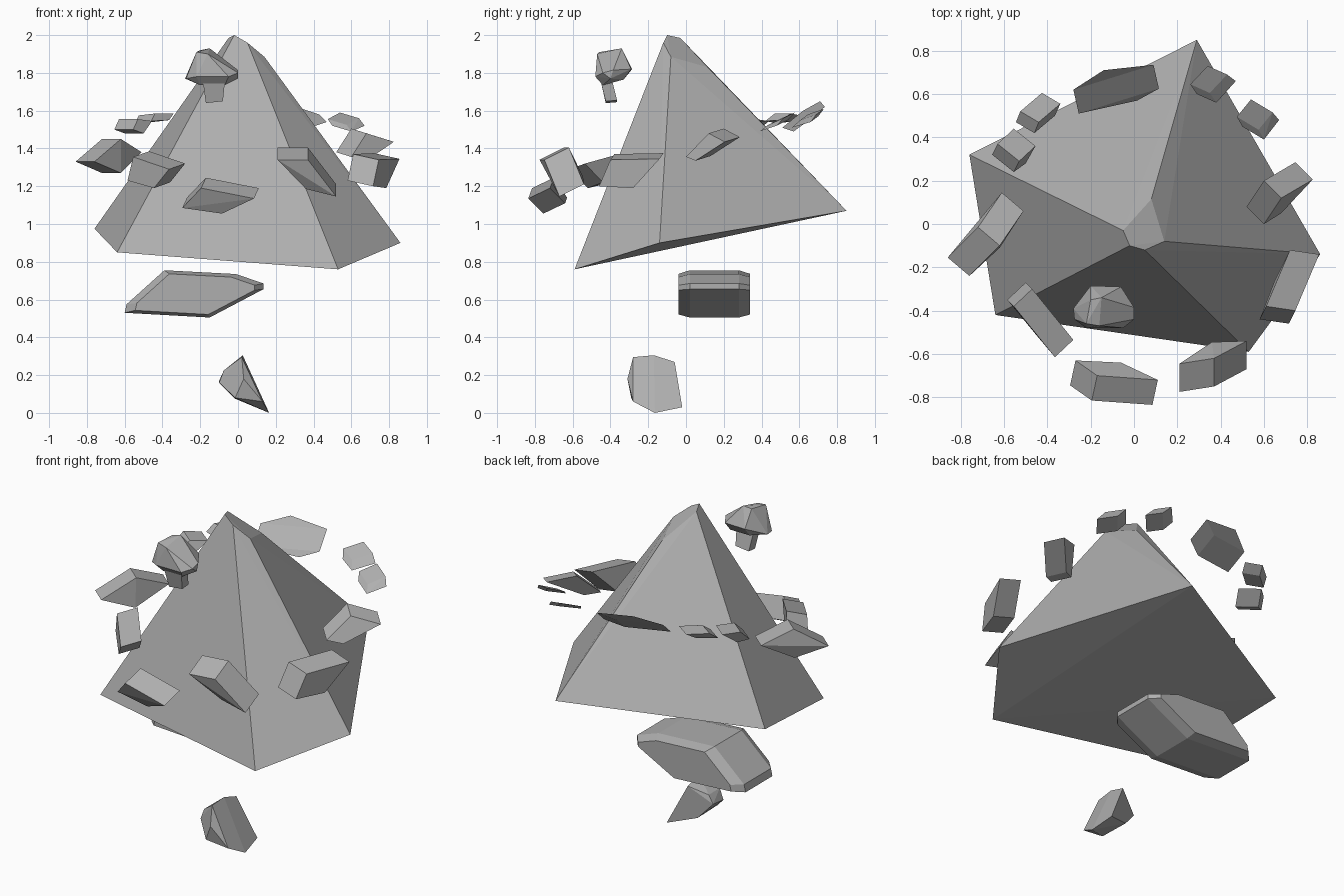
import bpy, bmesh, math
from mathutils import Vector

if "Cube" in bpy.data.objects:
    bpy.data.objects.remove(bpy.data.objects["Cube"], do_unlink=True)

stone = bpy.data.materials.new("grey stone")
stone.use_nodes = True
GREY = (0.43, 0.43, 0.43, 1)
stone.diffuse_color = GREY
stone.node_tree.nodes["Principled BSDF"].inputs["Base Color"].default_value = GREY


def rock(name, points, merge=6):
    """Flat-faced convex rock wrapped around a few corner points."""
    bm = bmesh.new()
    for p in points:
        bm.verts.new(p)
    res = bmesh.ops.convex_hull(bm, input=bm.verts[:])
    loose = [v for v in bm.verts if not v.link_faces]
    bmesh.ops.delete(bm, geom=loose, context='VERTS')
    bmesh.ops.dissolve_limit(bm, angle_limit=math.radians(merge),
                             verts=bm.verts[:], edges=bm.edges[:])
    bmesh.ops.recalc_face_normals(bm, faces=bm.faces[:])
    me = bpy.data.meshes.new(name)
    bm.to_mesh(me)
    bm.free()
    me.materials.append(stone)
    ob = bpy.data.objects.new(name, me)
    bpy.context.collection.objects.link(ob)
    return ob


def shard(name, quad, push):
    """Four-cornered profile swept along one direction."""
    rock(name, quad + [Vector(p) + Vector(push) for p in quad])


# Main five-sided pyramid with a sliced-off tip and tilted base
rock("pyramid", [
    (-.76, .32, .975), (.29, .85, 1.07), (.86, -.14, .90), (.53, -.59, .76), (-.64, -.42, .85),
    (-.05, -.03, 1.985), (.08, .115, 1.83), (.14, -.08, 1.885), (.05, -.12, 1.96), (-.02, -.10, 2.0)], 3)

# Tilted ring of floating shards: inner profile, then outward direction
shard("ring_shard_front",
      [(-.17, -.70, 1.245), (.11, -.72, 1.19), (-.06, -.64, 1.11), (-.27, -.63, 1.14)],
      (-.025, -.115, -.055))
shard("ring_shard_front_right",
      [(-.47, -.30, 1.385), (-.28, -.535, 1.32), (-.36, -.44, 1.22), (-.50, -.27, 1.26)],
      (-.085, -.08, -.03))
shard("ring_shard_front_left",
      [(.21, -.645, 1.405), (.37, -.62, 1.405), (.52, -.54, 1.21), (.36, -.545, 1.25)],
      (0, -.13, -.065))
shard("ring_shard_left",
      [(.58, -.44, 1.23), (.61, -.38, 1.37), (.72, -.12, 1.375), (.65, -.26, 1.22)],
      (.135, -.02, -.03))
shard("ring_shard_back_left",
      [(.52, .08, 1.38), (.60, .20, 1.505), (.745, .285, 1.46), (.60, .13, 1.36)],
      (.08, -.08, -.025))
shard("ring_chip_left_a",
      [(.475, .495, 1.555), (.54, .575, 1.59), (.57, .54, 1.55), (.50, .45, 1.52)],
      (.10, -.06, -.03))
shard("ring_chip_left_b",
      [(.26, .645, 1.58), (.34, .73, 1.61), (.38, .70, 1.57), (.29, .60, 1.54)],
      (.09, -.04, -.03))
shard("ring_shard_back",
      [(-.28, .62, 1.60), (-.14, .71, 1.65), (.09, .735, 1.62), (-.01, .68, 1.58)],
      (.025, -.11, -.09))
shard("ring_chip_right_a",
      [(-.46, .42, 1.545), (-.44, .47, 1.585), (-.34, .555, 1.585), (-.365, .50, 1.55)],
      (-.085, .05, -.01))
shard("ring_chip_right_b",
      [(-.555, .24, 1.50), (-.53, .29, 1.555), (-.455, .36, 1.545), (-.50, .28, 1.48)],
      (-.10, .08, 0))
shard("ring_shard_right",
      [(-.76, -.24, 1.33), (-.62, -.10, 1.45), (-.51, .06, 1.38), (-.62, -.11, 1.27)],
      (-.10, .085, 0))

# Upper boulder and the small block under it
rock("upper_boulder", [
    (-.22, -.46, 1.91), (-.16, -.47, 1.90), (-.20, -.35, 1.92), (-.15, -.34, 1.93),
    (0, -.385, 1.815), (0, -.44, 1.80), (-.28, -.39, 1.77), (-.275, -.44, 1.77),
    (-.05, -.48, 1.78), (-.22, -.48, 1.78), (-.06, -.29, 1.82), (-.20, -.285, 1.82),
    (-.20, -.44, 1.735), (-.07, -.44, 1.735), (-.20, -.33, 1.765), (-.07, -.33, 1.765),
    (0, -.40, 1.77)], 3)
shard("upper_block",
      [(-.185, -.45, 1.75), (-.07, -.45, 1.75), (-.08, -.425, 1.65), (-.17, -.425, 1.64)],
      (0, .06, .005))

# Large slab under the pyramid: one profile, shrunk at both outer sides
profile = [(-.60, .53), (-.59, .575), (-.39, .755), (-.01, .735),
           (.135, .685), (.135, .655), (-.15, .505)]
slab = []
for y, s in ((-.04, .86), (.02, 1), (.28, 1), (.34, .86)):
    slab += [(-.2 + (x + .2) * s, y, .62 + (z - .62) * s) for x, z in profile]
rock("lower_slab", slab, 3)

# Lowest wedge-shaped splinter
rock("bottom_splinter", [
    (.02, -.28, .295), (.025, -.17, .305), (.03, -.06, .27), (.145, -.02, .03),
    (.165, -.165, .0), (.13, -.28, .06), (-.10, -.22, .16), (-.075, -.22, .225),
    (-.10, -.12, .17), (-.07, -.12, .22), (-.015, -.29, .08), (-.015, -.09, .075),
    (.03, -.31, .18)], 4)
